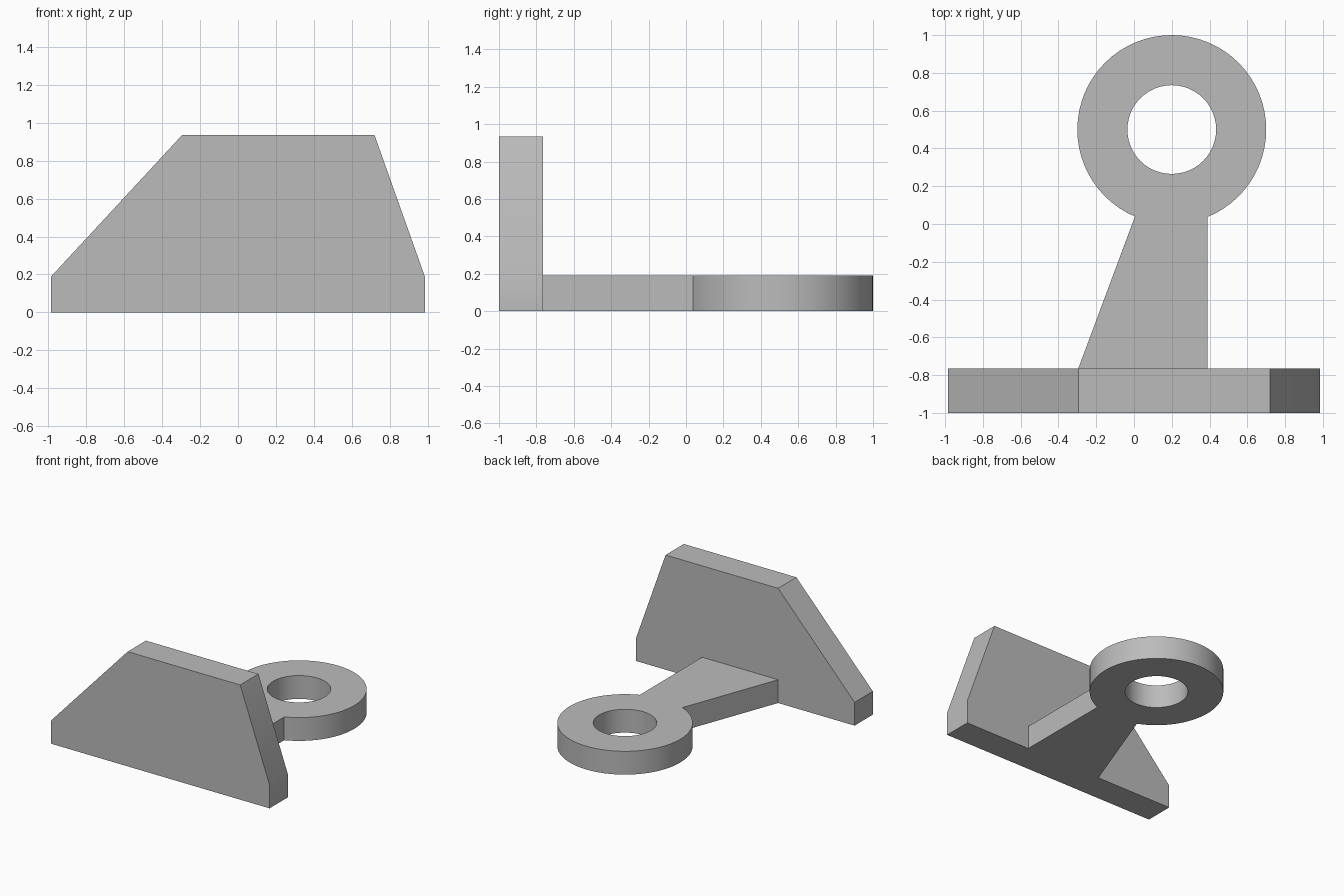
import bpy, bmesh
from math import asin, sqrt, sin, cos, pi
from mathutils import Matrix

cube = bpy.data.objects.get("Cube")
if cube:
    bpy.data.objects.remove(cube, do_unlink=True)

grey = bpy.data.materials.new("plain_grey")
grey.use_nodes = True
grey.diffuse_color = (0.5, 0.5, 0.5, 1)
grey.node_tree.nodes["Principled BSDF"].inputs["Base Color"].default_value = (0.5, 0.5, 0.5, 1)


def extrude_profile(name, loops, depth, matrix):
    """Fill closed 2D loops (inner loops become holes) and extrude along local z."""
    curve = bpy.data.curves.new(name + "_profile", 'CURVE')
    curve.dimensions = '2D'
    curve.fill_mode = 'BOTH'
    curve.extrude = depth / 2
    for loop in loops:
        spline = curve.splines.new('POLY')
        spline.points.add(len(loop) - 1)
        for point, (x, y) in zip(spline.points, loop):
            point.co = (x, y, 0, 1)
        spline.use_cyclic_u = True
    helper = bpy.data.objects.new(name + "_helper", curve)
    bpy.context.collection.objects.link(helper)
    bpy.context.view_layer.update()
    mesh = bpy.data.meshes.new_from_object(
        helper.evaluated_get(bpy.context.evaluated_depsgraph_get()))
    bpy.data.objects.remove(helper, do_unlink=True)
    bpy.data.curves.remove(curve)

    # Weld caps to walls and move into place
    bm = bmesh.new()
    bm.from_mesh(mesh)
    bmesh.ops.remove_doubles(bm, verts=bm.verts, dist=0.0005)
    bmesh.ops.transform(bm, matrix=matrix @ Matrix.Translation((0, 0, depth / 2)), verts=bm.verts)
    bmesh.ops.recalc_face_normals(bm, faces=bm.faces)
    bm.to_mesh(mesh)
    bm.free()
    mesh.name = name
    mesh.materials.clear()
    mesh.materials.append(grey)
    obj = bpy.data.objects.new(name, mesh)
    bpy.context.collection.objects.link(obj)
    bpy.ops.object.select_all(action='DESELECT')
    obj.select_set(True)
    bpy.context.view_layer.objects.active = obj
    bpy.ops.object.shade_smooth_by_angle(angle=pi / 6)
    return obj


def arc(cx, cy, radius, start, end, steps):
    angles = [start + (end - start) * i / steps for i in range(steps + 1)]
    return [(cx + radius * cos(a), cy + radius * sin(a)) for a in angles]


PLATE_BACK = -0.765
RING_X, RING_Y, OUTER, INNER = 0.2, 0.5, 0.5, 0.235

# Upright plate with two unequal sloping shoulders
plate = [(-0.985, 0), (0.985, 0), (0.985, 0.19), (0.72, 0.935), (-0.295, 0.935), (-0.985, 0.19)]
stand_up = Matrix.Translation((0, PLATE_BACK, 0)) @ Matrix.Rotation(pi / 2, 4, 'X')
extrude_profile("upright_plate", [plate], 1 + PLATE_BACK, stand_up)

# Flat arm running into a ring with a round hole
right_angle = -pi / 2 + asin(0.19 / OUTER)
left_angle = 3 * pi / 2 - asin(0.195 / OUTER)
outline = [(-0.295, PLATE_BACK), (0.39, PLATE_BACK)]
outline += arc(RING_X, RING_Y, OUTER, right_angle, left_angle, 56)
hole = arc(RING_X, RING_Y, INNER, 0, 2 * pi, 48)[:-1]
extrude_profile("arm_and_ring", [outline, hole], 0.19, Matrix.Identity(4))
